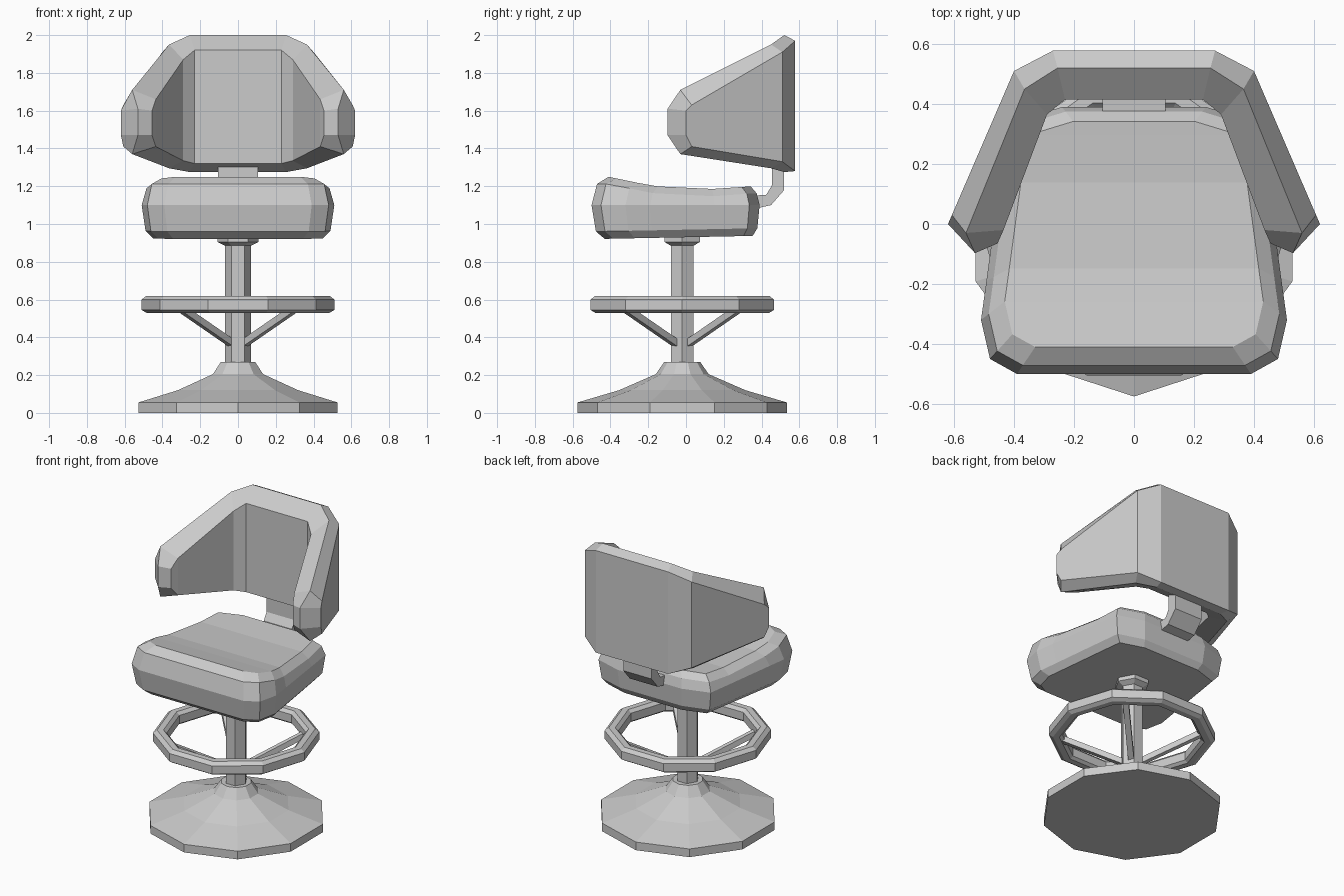
import bpy, bmesh, math
from mathutils import Vector

cube = bpy.data.objects.get("Cube")
if cube:
    bpy.data.objects.remove(cube)

grey = bpy.data.materials.new("plain_grey")
grey.use_nodes = True
GREY = (0.6, 0.6, 0.6, 1)
grey.diffuse_color = GREY
grey.node_tree.nodes["Principled BSDF"].inputs["Base Color"].default_value = GREY

AXIS_Y = -0.02  # the pedestal sits slightly forward


def loft(name, rings, caps=True, close=False):
    """Skin a list of equal closed rings into a flat-shaded object."""
    bm = bmesh.new()
    vs = [[bm.verts.new(p) for p in ring] for ring in rings]
    n = len(rings[0])
    pairs = list(zip(vs, vs[1:])) + ([(vs[-1], vs[0])] if close else [])
    for a, b in pairs:
        for i in range(n):
            j = (i + 1) % n
            bm.faces.new((a[i], a[j], b[j], b[i]))
    if caps:
        # caps run in strips between mirrored points
        for ring in (vs[0], vs[-1]):
            for i in range(n // 2 - 1):
                bm.faces.new((ring[i], ring[i + 1], ring[n - 2 - i], ring[n - 1 - i]))
    bmesh.ops.recalc_face_normals(bm, faces=bm.faces)
    mesh = bpy.data.meshes.new(name)
    bm.to_mesh(mesh)
    bm.free()
    mesh.materials.append(grey)
    obj = bpy.data.objects.new(name, mesh)
    bpy.context.collection.objects.link(obj)
    return obj


def lathe(name, profile, sides, start, hollow=False):
    """Turn (radius, z) points around the pedestal axis."""
    rings = []
    for r, z in profile:
        angles = [start + math.tau * i / sides for i in range(sides)]
        rings.append([(r * math.cos(a), AXIS_Y + r * math.sin(a), z) for a in angles])
    return loft(name, rings, caps=not hollow, close=hollow)


# Pedestal
lathe("base", [(0.555, 0), (0.555, 0.055), (0.335, 0.12), (0.14, 0.205), (0.095, 0.27)],
      10, math.pi / 2)
lathe("post", [(0.07, 0.25), (0.07, 0.93)], 6, 0)
lathe("collar", [(0.07, 0.885), (0.108, 0.905), (0.108, 0.94)], 6, 0)

# Foot ring and its four struts
lathe("foot_ring", [(0.51, 0.545), (0.51, 0.6), (0.485, 0.62), (0.445, 0.62),
                    (0.425, 0.6), (0.425, 0.545), (0.445, 0.53), (0.485, 0.53)],
      10, 0, hollow=True)
for k in range(4):
    a = math.pi / 4 + k * math.pi / 2
    out = Vector((math.cos(a), math.sin(a), 0))
    side = Vector((-out.y, out.x, 0)) * 0.018
    rings = []
    for r, z in ((0.04, 0.365), (0.45, 0.565)):
        c = Vector((0, AXIS_Y, z)) + out * r
        up = Vector((0, 0, 0.02))
        rings.append([c - side - up, c + side - up, c + side + up, c - side + up])
    loft(f"strut_{k + 1}", rings)

# Seat cushion: scaled outlines with a saddle-shaped top
half = [(0.39, -0.5), (0.48, -0.45), (0.51, -0.32), (0.492, -0.19),
        (0.446, 0.15), (0.42, 0.335), (0.24, 0.39)]
outline = half + [(-x, y) for x, y in reversed(half)]


def seat_top(y):
    marks = [(-0.41, 1.25), (-0.17, 1.2), (0.15, 1.185), (0.35, 1.2)]
    for (y0, z0), (y1, z1) in zip(marks, marks[1:]):
        if y <= y1:
            return z0 + (z1 - z0) * max(0, (y - y0) / (y1 - y0))
    return marks[-1][1]


def seat_ring(scale, height):
    pts = [(x * scale, 0.08 + (y - 0.08) * scale) for x, y in outline]
    return [(x, y, height(y)) for x, y in pts]


loft("seat", [
    seat_ring(0.88, lambda y: 0.93 + 0.02 * y),
    seat_ring(0.96, lambda y: 0.97 + 0.02 * y),
    seat_ring(1.0, lambda y: 1.1),
    seat_ring(0.95, lambda y: seat_top(y) - 0.038),
    seat_ring(0.845, seat_top),
])

# Bent bracket between seat and backrest
bend = [((0.36, 1.08), (0.36, 1.15)), ((0.45, 1.1), (0.425, 1.155)),
        ((0.52, 1.18), (0.455, 1.205)), ((0.52, 1.32), (0.455, 1.32))]
loft("back_bracket", [[(w * s, y, z) for w, s, (y, z) in
                       ((0.105, -1, o), (0.105, 1, o), (0.105, 1, i), (0.105, -1, i))]
                      for o, i in bend])

# Wraparound backrest: each station has outer, crest and inner columns (x, y, top, bottom)
stations = [
    [(0.27, 0.578, 1.97, 1.28), (0.255, 0.52, 2.0, 1.275), (0.23, 0.415, 1.92, 1.32)],
    [(0.40, 0.51, 1.91, 1.33), (0.365, 0.45, 1.95, 1.295), (0.29, 0.365, 1.87, 1.335)],
    [(0.607, 0.03, 1.63, 1.41), (0.56, -0.03, 1.71, 1.37), (0.435, -0.02, 1.66, 1.41)],
    [(0.62, 0, 1.6, 1.47), (0.53, -0.097, 1.61, 1.47), (0.455, -0.065, 1.6, 1.47)],
]


def back_ring(cols, s):
    tops = [(s * x, y, hi) for x, y, hi, lo in cols]
    return tops + [(s * x, y, lo) for x, y, hi, lo in reversed(cols)]


loft("backrest", [back_ring(c, -1) for c in reversed(stations)]
     + [back_ring(c, 1) for c in stations])
